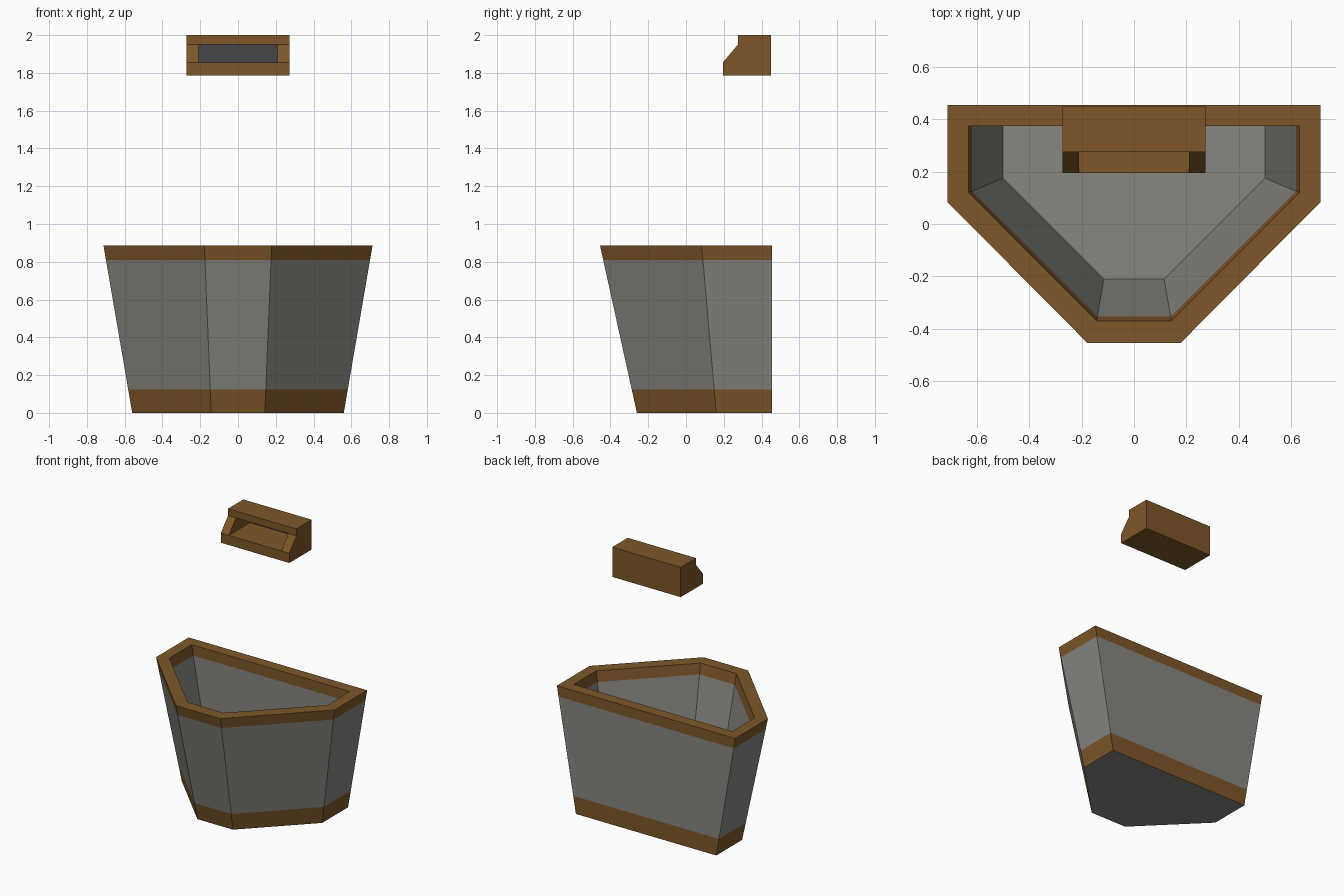
import bpy, bmesh
from mathutils import Vector

if "Cube" in bpy.data.objects:
    bpy.data.objects.remove(bpy.data.objects["Cube"])


def material(name, rgb):
    m = bpy.data.materials.new(name)
    m.use_nodes = True
    m.diffuse_color = (*rgb, 1)
    m.node_tree.nodes["Principled BSDF"].inputs["Base Color"].default_value = (*rgb, 1)
    return m


BROWN = material("brown wood", (0.205, 0.095, 0.022))
GREY = material("warm grey", (0.243, 0.238, 0.214))
DARK = material("charcoal", (0.061, 0.061, 0.065))


def finish(name, bm, mats):
    bmesh.ops.recalc_face_normals(bm, faces=bm.faces)
    mesh = bpy.data.meshes.new(name)
    bm.to_mesh(mesh)
    bm.free()
    for m in mats:
        mesh.materials.append(m)
    obj = bpy.data.objects.new(name, mesh)
    bpy.context.collection.objects.link(obj)
    return obj


def outline(half, z):
    """Mirror the +x half of a six-sided plan into a closed loop at height z."""
    right = [Vector((x, y, z)) for x, y in half]
    return right + [Vector((-p.x, p.y, p.z)) for p in reversed(right)]


def between(low, high, z):
    """Section of the tapered wall at height z."""
    return [a.lerp(b, (z - a.z) / (b.z - a.z)) for a, b in zip(low, high)]


# Tapered bin: outer wall, rim, inner wall and raised floor
TOP, BAND, BASE = 0.885, 0.81, 0.125
out_low = outline([(0.56, 0.455), (0.56, 0.16), (0.142, -0.26)], 0)
out_top = outline([(0.712, 0.455), (0.712, 0.083), (0.178, -0.455)], TOP)
in_low = outline([(0.5, 0.375), (0.5, 0.175), (0.115, -0.21)], BASE)
in_top = outline([(0.632, 0.375), (0.632, 0.12), (0.143, -0.37)], TOP)
loops = [out_low, between(out_low, out_top, BASE), between(out_low, out_top, BAND),
         out_top, in_top, between(in_low, in_top, BAND), in_low]
wall_colours = [0, 1, 0, 0, 0, 1]

bm = bmesh.new()
rings = [[bm.verts.new(p) for p in loop] for loop in loops]
for a, b, colour in zip(rings, rings[1:], wall_colours):
    for i in range(len(a)):
        j = (i + 1) % len(a)
        bm.faces.new((a[i], a[j], b[j], b[i])).material_index = colour
for ring in (rings[0], rings[-1]):
    bm.faces.new(ring).material_index = 1
finish("bin", bm, [BROWN, GREY])


def prism(bm, profile, x0, x1):
    """Extrude a (y, z) profile from x0 to x1."""
    a = [bm.verts.new((x0, y, z)) for y, z in profile]
    b = [bm.verts.new((x1, y, z)) for y, z in profile]
    bm.faces.new(a)
    bm.faces.new(b)
    for i in range(len(a)):
        j = (i + 1) % len(a)
        bm.faces.new((a[i], a[j], b[j], b[i]))


# Floating hood: two end cheeks joined by a base, a back and a lid
FRONT, LIP, REAR = 0.195, 0.275, 0.45
LOW, SILL, HEAD, HIGH = 1.785, 1.855, 1.95, 2.0
WIDE, OPEN, PANEL = 0.273, 0.21, 0.44
cheek = [(FRONT, LOW), (REAR, LOW), (REAR, HIGH), (LIP, HIGH), (LIP, HEAD), (FRONT, SILL)]
channel = [(FRONT, LOW), (REAR, LOW), (REAR, HIGH), (LIP, HIGH), (LIP, HEAD),
           (PANEL, HEAD), (PANEL, SILL), (FRONT, SILL)]
bm = bmesh.new()
prism(bm, cheek, -WIDE, -OPEN)
prism(bm, cheek, OPEN, WIDE)
prism(bm, channel, -OPEN, OPEN)
finish("hood", bm, [BROWN])

# Dark panel at the back of the hood opening
bm = bmesh.new()
prism(bm, [(PANEL - 0.004, SILL), (PANEL, SILL), (PANEL, HEAD), (PANEL - 0.004, HEAD)], -OPEN, OPEN)
finish("hood_back_panel", bm, [DARK])
